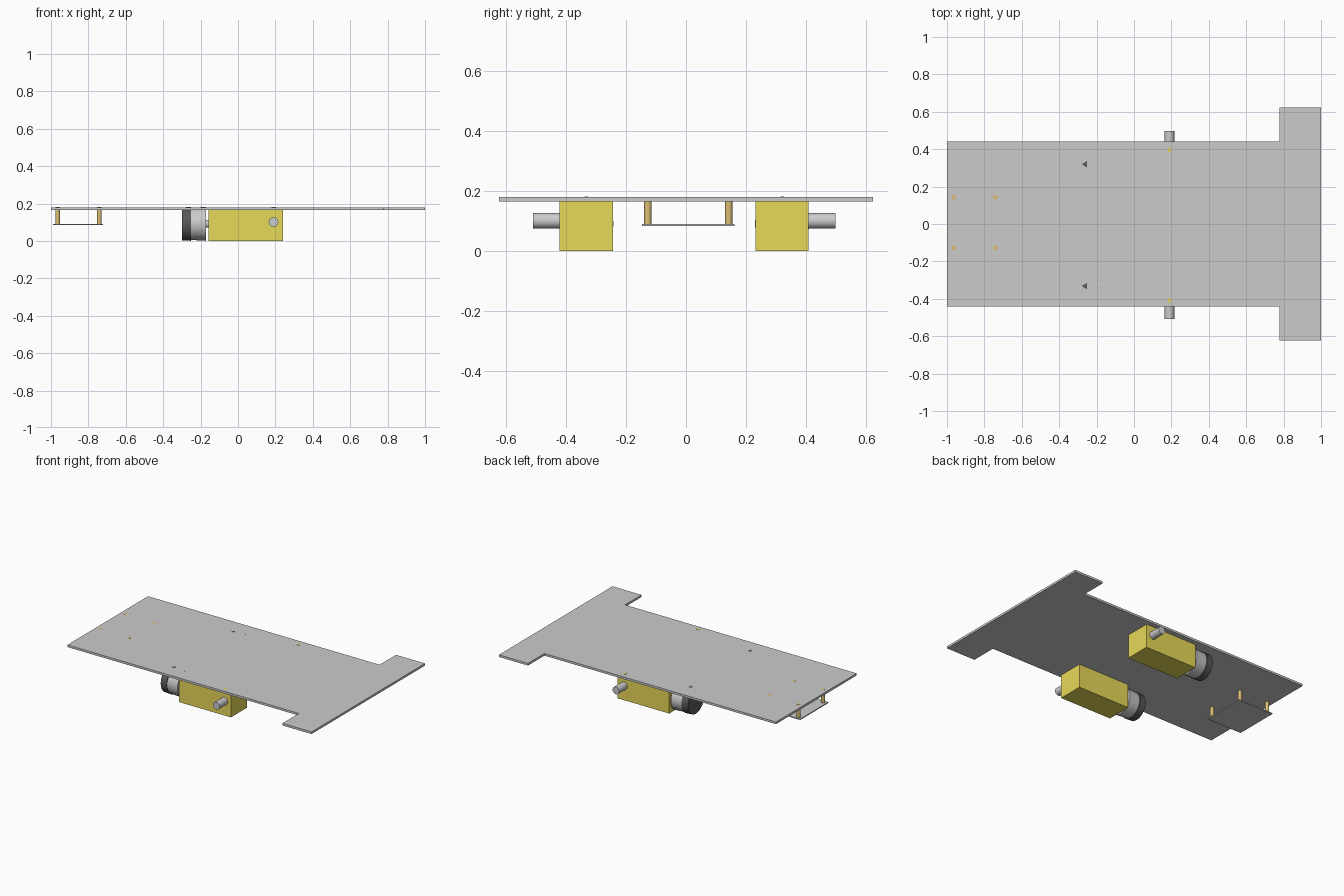
import bpy, bmesh, math
from mathutils import Vector

if "Cube" in bpy.data.objects:
    bpy.data.objects.remove(bpy.data.objects["Cube"])


def material(name, rgb):
    m = bpy.data.materials.new(name)
    m.diffuse_color = (*rgb, 1)
    m.use_nodes = True
    m.node_tree.nodes["Principled BSDF"].inputs["Base Color"].default_value = m.diffuse_color
    return m


YELLOW = material("yellow_plastic", (0.80, 0.69, 0.10))
BRASS = material("brass", (0.72, 0.52, 0.18))
DARK = material("dark_plastic", (0.10, 0.10, 0.10))
STEEL = material("motor_steel", (0.62, 0.62, 0.62))


def finish(bm, name, mat=None, smooth=False):
    bmesh.ops.recalc_face_normals(bm, faces=bm.faces)
    me = bpy.data.meshes.new(name)
    bm.to_mesh(me)
    bm.free()
    ob = bpy.data.objects.new(name, me)
    bpy.context.collection.objects.link(ob)
    if mat:
        me.materials.append(mat)
    if smooth:
        bpy.ops.object.select_all(action='DESELECT')
        ob.select_set(True)
        bpy.context.view_layer.objects.active = ob
        bpy.ops.object.shade_smooth_by_angle(angle=math.radians(40))
    return ob


def box(name, lo, hi, mat=None):
    bm = bmesh.new()
    bmesh.ops.create_cube(bm, size=1)
    lo, hi = Vector(lo), Vector(hi)
    for v in bm.verts:
        v.co = (lo + hi) / 2 + v.co * (hi - lo)
    return finish(bm, name, mat)


def rod(name, a, b, r1, r2=None, sides=24, mat=None):
    """Cylinder or cone from point a to point b."""
    a, b = Vector(a), Vector(b)
    bm = bmesh.new()
    bmesh.ops.create_cone(bm, cap_ends=True, segments=sides, radius1=r1,
                          radius2=r1 if r2 is None else r2, depth=(b - a).length)
    rot = (b - a).to_track_quat('Z', 'Y')
    for v in bm.verts:
        v.co = rot @ v.co + (a + b) / 2
    return finish(bm, name, mat, smooth=True)


# T-shaped deck plate
Z0, Z1 = 0.165, 0.18
half = [(-1, 0.442), (0.777, 0.442), (0.777, 0.622), (1, 0.622)]
outline = half + [(x, -y) for x, y in reversed(half)]
bm = bmesh.new()
face = bm.faces.new([bm.verts.new((x, y, Z0)) for x, y in outline])
ext = bmesh.ops.extrude_face_region(bm, geom=[face])
bmesh.ops.translate(bm, vec=(0, 0, Z1 - Z0),
                    verts=[e for e in ext["geom"] if isinstance(e, bmesh.types.BMVert)])
finish(bm, "deck_plate")

# Two geared motors, one per side
OFF = -0.006
for side, label in ((1, "left"), (-1, "right")):
    def y(v):
        return OFF + side * v
    ys = sorted((y(0.237), y(0.414)))
    box(label + "_gearbox", (-0.157, ys[0], 0), (0.24, ys[1], Z0), YELLOW)
    rod(label + "_axle", (0.19, y(0.38), 0.101), (0.19, y(0.503), 0.101), 0.026)
    # peg reaching the top of the deck
    rod(label + "_gearbox_peg", (0.19, y(0.402), 0.15), (0.19, y(0.402), Z1 + 0.0005),
        0.011, sides=12, mat=YELLOW)
    # motor: tapered dark cap, tapered steel can, short neck
    c, z = y(0.3255), 0.0912
    rod(label + "_motor_cap", (-0.30, c, z), (-0.252, c, z), 0.0875, 0.0905, 32, DARK)
    rod(label + "_motor_can", (-0.252, c, z), (-0.17, c, z), 0.086, 0.0905, 32, STEEL)
    rod(label + "_motor_neck", (-0.172, c, z), (-0.15, c, z), 0.02, mat=STEEL)

# Circuit board hung under the deck on four brass standoffs
box("circuit_board", (-0.99, -0.147, 0.084), (-0.722, 0.162, 0.091))
for x in (-0.964, -0.742):
    for yy in (-0.127, 0.142):
        rod("standoff", (x, yy, 0.09), (x, yy, Z1 + 0.0005), 0.0125, sides=16, mat=BRASS)
